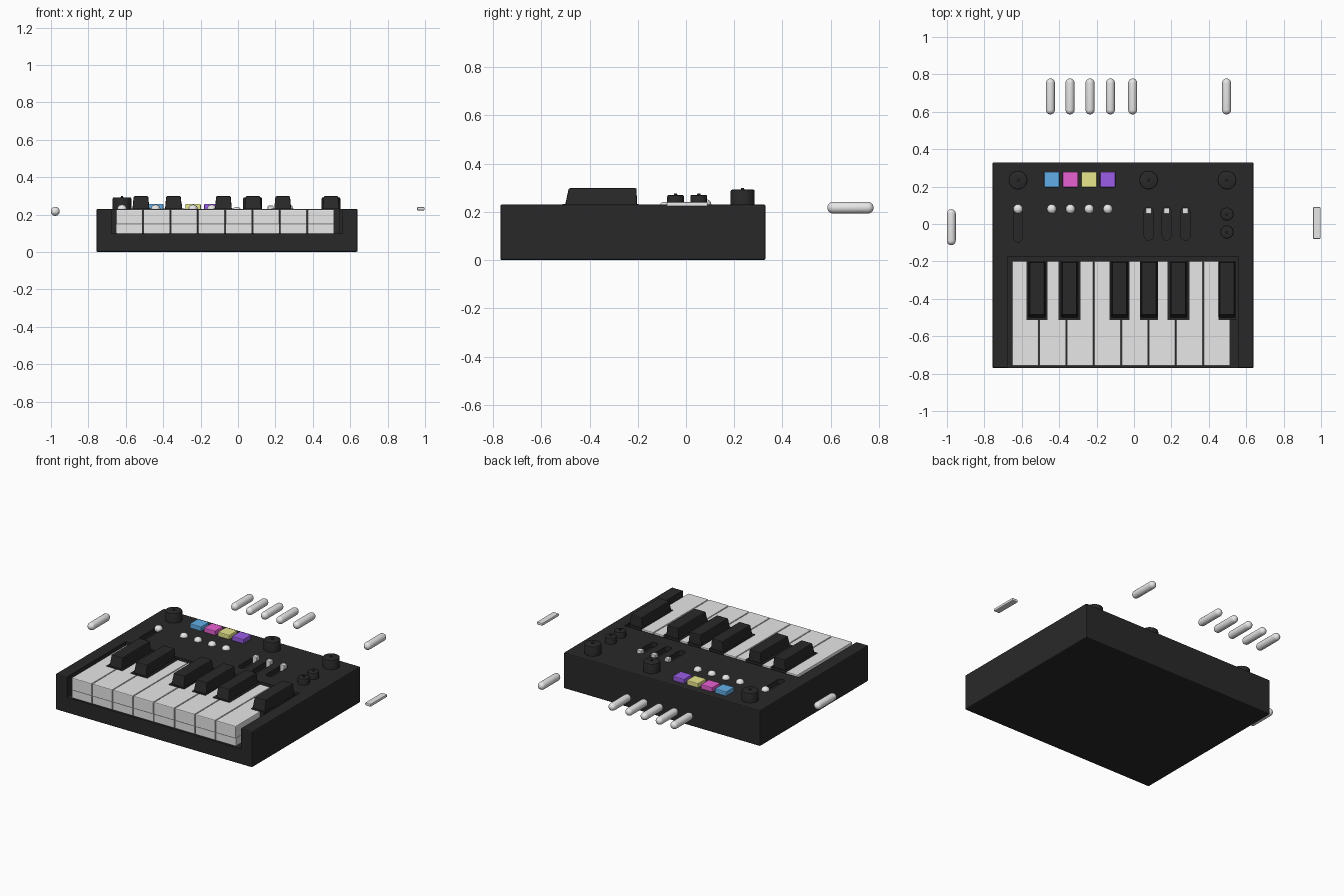
import bpy, bmesh, math
from mathutils import Matrix

if "Cube" in bpy.data.objects:
    bpy.data.objects.remove(bpy.data.objects["Cube"])


def material(name, rgb):
    m = bpy.data.materials.new(name)
    m.diffuse_color = (*rgb, 1)
    m.use_nodes = True
    m.node_tree.nodes["Principled BSDF"].inputs["Base Color"].default_value = m.diffuse_color
    return m


BLACK = material("black plastic", (0.022, 0.022, 0.022))
WHITE = material("white plastic", (0.8, 0.8, 0.8))
BLUE = material("pad blue", (0.12, 0.43, 0.8))
PINK = material("pad pink", (0.8, 0.12, 0.64))
YELLOW = material("pad yellow", (0.8, 0.8, 0.27))
PURPLE = material("pad purple", (0.33, 0.11, 0.8))


def finish(bm, name, mat, smooth=False):
    me = bpy.data.meshes.new(name)
    bmesh.ops.recalc_face_normals(bm, faces=bm.faces)
    bm.to_mesh(me)
    bm.free()
    ob = bpy.data.objects.new(name, me)
    bpy.context.collection.objects.link(ob)
    if mat:
        me.materials.append(mat)
    bpy.ops.object.select_all(action='DESELECT')
    bpy.context.view_layer.objects.active = ob
    ob.select_set(True)
    if smooth:
        bpy.ops.object.shade_smooth_by_angle(angle=math.radians(35))
    return ob


def box(name, x, y, z, mat, bevel=0.0, top=None):
    """Box from (min, max) ranges; top = optional ranges (x, y) of the upper face."""
    bm = bmesh.new()
    tx, ty = top or (x, y)
    rings = [[bm.verts.new((px[i], py[j], h)) for i, j in ((0, 0), (1, 0), (1, 1), (0, 1))]
             for px, py, h in ((x, y, z[0]), (tx, ty, z[1]))]
    bm.faces.new(rings[0][::-1])
    bm.faces.new(rings[1])
    for k in range(4):
        n = (k + 1) % 4
        bm.faces.new((rings[0][k], rings[0][n], rings[1][n], rings[1][k]))
    if bevel:
        bmesh.ops.bevel(bm, geom=bm.edges[:], offset=bevel, segments=2,
                        profile=0.5, affect='EDGES')
    return finish(bm, name, mat)


def lathe(name, profile, loc, mat, along_y=False, sides=28):
    """Revolve (radius, height) points round z, optionally laid along y."""
    bm = bmesh.new()
    vs = [bm.verts.new((r, 0, h)) for r, h in profile]
    es = [bm.edges.new(p) for p in zip(vs, vs[1:])]
    bmesh.ops.spin(bm, geom=vs + es, cent=(0, 0, 0), axis=(0, 0, 1),
                   angle=2 * math.pi, steps=sides)
    bmesh.ops.remove_doubles(bm, verts=bm.verts[:], dist=1e-5)
    if along_y:
        bm.transform(Matrix.Rotation(math.pi / 2, 4, 'X'))
    bm.transform(Matrix.Translation(loc))
    return finish(bm, name, mat, True)


def slot_cutter(x, y0, y1, r, z0):
    """Round-ended slot prism."""
    bm = bmesh.new()
    pts = []
    for cy, a0 in ((y1 - r, 0), (y0 + r, math.pi)):
        for i in range(11):
            a = a0 + math.pi * i / 10
            pts.append(bm.verts.new((x + r * math.cos(a), cy + r * math.sin(a), z0)))
    f = bm.faces.new(pts)
    up = bmesh.ops.extrude_face_region(bm, geom=[f])
    bmesh.ops.translate(bm, vec=(0, 0, 0.3 - z0),
                        verts=[v for v in up["geom"] if isinstance(v, bmesh.types.BMVert)])
    return finish(bm, "slot_cutter", None)


TOP = 0.23

# Case with a key well open at the front, and slider slots
case = box("case", (-0.757, 0.639), (-0.77, 0.33), (0, TOP), BLACK, 0.007)
cutters = [box("well_cutter", (-0.676, 0.559), (-0.9, -0.175), (0.1, 0.4), None)]
cutters.append(slot_cutter(-0.62, -0.097, 0.1, 0.024, 0.2))
slider_x = (0.078, 0.175, 0.275)
cutters += [slot_cutter(x, -0.087, 0.09, 0.024, 0.2) for x in slider_x]
for c in cutters:
    c.hide_render = True
    mod = case.modifiers.new("cut", 'BOOLEAN')
    mod.operation, mod.object, mod.solver = 'DIFFERENCE', c, 'EXACT'
    bpy.context.view_layer.objects.active = case
    bpy.ops.object.modifier_apply(modifier=mod.name)
    bpy.data.objects.remove(c)

# White keys: cap and lower front block
PITCH, X0 = 0.1463, -0.654
for i in range(8):
    xr = (X0 + i * PITCH + 0.002, X0 + (i + 1) * PITCH - 0.002)
    box(f"white_key_{i + 1}", xr, (-0.758, -0.198), (0.148, 0.228), WHITE, 0.005)
    box(f"white_key_base_{i + 1}", xr, (-0.757, -0.2), (0.099, 0.15), WHITE, 0.003)

# Black keys: straight foot and tapered cap
for i, (x, w) in enumerate(((-0.519, 0.112), (-0.345, 0.118), (-0.078, 0.108),
                            (0.08, 0.094), (0.239, 0.118), (0.497, 0.092))):
    h, t = w / 2, 0.039
    box(f"black_key_foot_{i + 1}", (x - h, x + h), (-0.512, -0.197), (0.1, 0.232), BLACK)
    box(f"black_key_{i + 1}", (x - t - 0.007, x + t + 0.007), (-0.503, -0.203), (0.22, 0.298),
        BLACK, 0.005, top=((x - t, x + t), (-0.486, -0.205)))

# Coloured pads and the small round knobs in front of them
for i, mat in enumerate((BLUE, PINK, YELLOW, PURPLE)):
    x = -0.44 + i * 0.1
    box(f"pad_{i + 1}", (x - 0.041, x + 0.041), (0.196, 0.279), (0.22, 0.257), mat, 0.005)

dome = [(0.025 * math.cos(a), 0.022 * math.sin(a))
        for a in [math.pi * (k / 10 - 0.5) for k in range(11)]]
for i, x in enumerate((-0.62, -0.44, -0.34, -0.24, -0.14)):
    lathe(f"round_button_{i + 1}", dome, (x, 0.08, 0.231), WHITE, sides=16)

# Slider caps
for i, x in enumerate(slider_x):
    box(f"slider_cap_{i + 1}", (x - 0.016, x + 0.016), (0.054, 0.086), (0.2, 0.248), WHITE, 0.005)

# Rotary knobs with a small centre pip
def knob(name, x, y, r, h):
    lathe(name, [(0, -0.02), (r, -0.02), (r, h - 0.007), (r - 0.002, h - 0.002),
                 (r - 0.007, h), (0.007, h), (0.006, h + 0.006), (0, h + 0.007)],
          (x, y, TOP), BLACK)

for i, x in enumerate((-0.62, 0.078, 0.497)):
    knob(f"large_knob_{i + 1}", x, 0.235, 0.05, 0.062)
for i, y in enumerate((0.053, -0.043)):
    knob(f"small_knob_{i + 1}", 0.497, y, 0.035, 0.04)

# Loose capsules behind and to the left, flat bar to the right
R, HALF = 0.024, 0.096
arc = [math.pi / 2 * k / 6 for k in range(7)]
cap = [(R * math.sin(a), -(HALF - R) - R * math.cos(a)) for a in arc]
cap += [(r, -h) for r, h in reversed(cap)]
for i, x in enumerate((-0.447, -0.342, -0.235, -0.126, -0.007, 0.495)):
    lathe(f"back_capsule_{i + 1}", cap, (x, 0.682, 0.217), WHITE, True, 20)
lathe("left_capsule", cap, (-0.977, -0.017, 0.217), WHITE, True, 20)
box("right_bar", (0.957, 0.998), (-0.08, 0.09), (0.222, 0.24), WHITE, 0.005)
